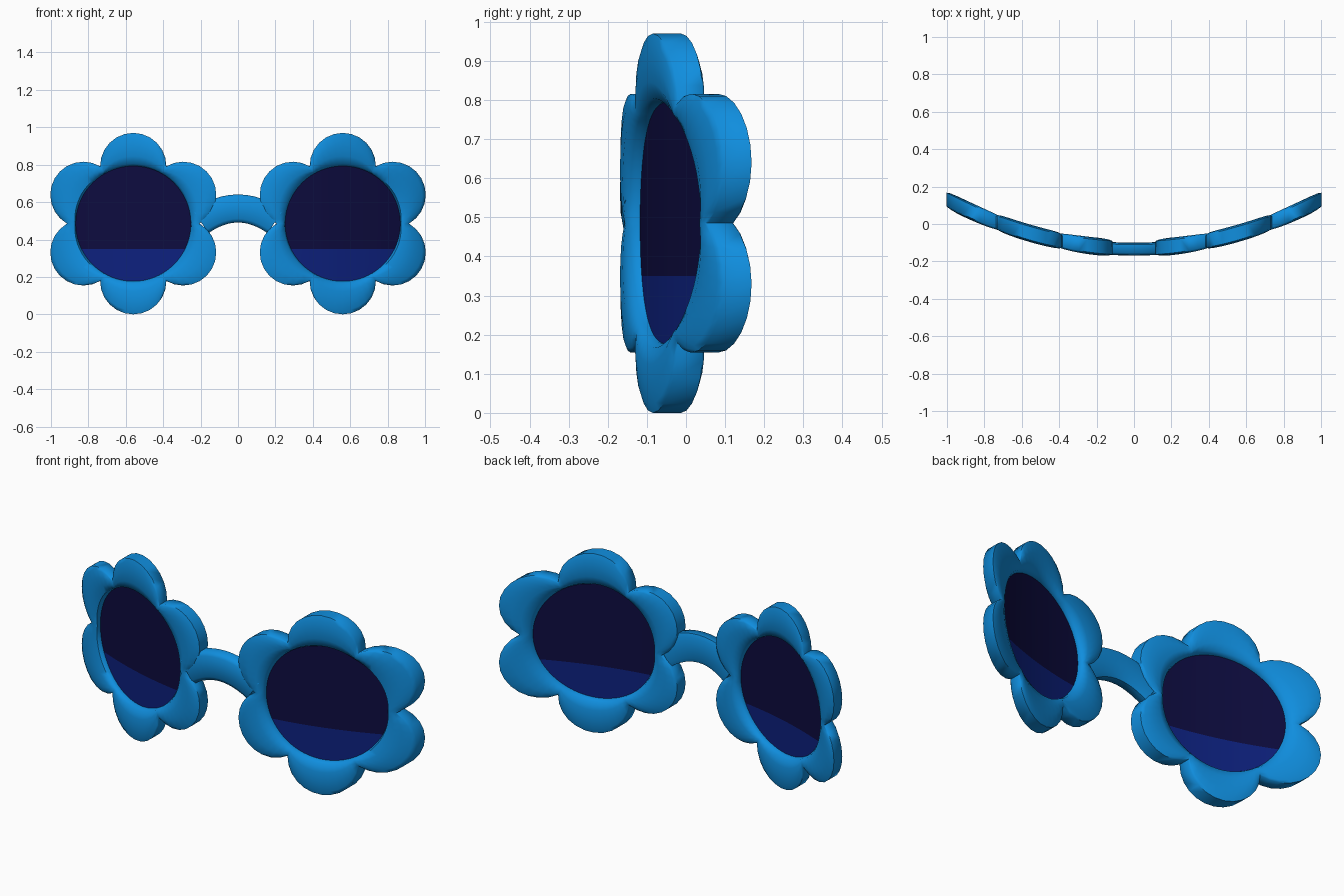
import bpy, bmesh, math

if "Cube" in bpy.data.objects:
    bpy.data.objects.remove(bpy.data.objects["Cube"])

def material(name, rgb):
    m = bpy.data.materials.new(name)
    m.diffuse_color = (*rgb, 1)
    m.use_nodes = True
    m.node_tree.nodes["Principled BSDF"].inputs["Base Color"].default_value = m.diffuse_color
    return m

BLUE = material("bright_blue", (0.005, 0.27, 0.73))
DARK = material("dark_navy", (0.004, 0.0035, 0.05))
TINT = material("deep_blue", (0.004, 0.015, 0.21))

CX, CZ = 0.56, 0.485          # flower centre
D, R, HOLE = 0.308, 0.177, 0.308   # petal offset, petal radius, lens opening

def wrap(x):
    """Depth of the curved face line at x."""
    return -0.13 + 0.26 * x * x

def finish(name, bm, mats, angle=60):
    bmesh.ops.recalc_face_normals(bm, faces=bm.faces)
    me = bpy.data.meshes.new(name)
    bm.to_mesh(me)
    bm.free()
    ob = bpy.data.objects.new(name, me)
    bpy.context.collection.objects.link(ob)
    for m in mats:
        me.materials.append(m)
    bpy.ops.object.select_all(action='DESELECT')
    bpy.context.view_layer.objects.active = ob
    ob.select_set(True)
    bpy.ops.object.shade_smooth_by_angle(angle=math.radians(angle))
    return ob

def skin(bm, rings, closed):
    """Join neighbouring closed sections with quads."""
    n, k = len(rings), len(rings[0])
    for i in range(n if closed else n - 1):
        a, b = rings[i], rings[(i + 1) % n]
        for j in range(k):
            bm.faces.new((a[j], a[(j + 1) % k], b[(j + 1) % k], b[j]))

def flower_outline(seg=12):
    """Points (angle, radius, fullness) around six overlapping petals."""
    notch = D * math.cos(math.pi / 6) + math.sqrt(R * R - (D / 2) ** 2)
    arc = math.atan2(notch * 0.5, notch * math.cos(math.pi / 6) - D)
    pts = []
    for p in range(6):
        for s in range(seg):
            f = 2 * s / seg - 1
            a = arc * f
            u, v = D + R * math.cos(a), R * math.sin(a)
            theta = math.radians(30 + 60 * p) + math.atan2(v, u)
            pts.append((theta, math.hypot(u, v), 1 - 0.16 * abs(f) ** 3))
    return pts

def flower_frame(name, side):
    # (position from opening to petal edge, half thickness)
    front = [(0.0, 0.010), (0.06, 0.032), (0.3, 0.045), (0.6, 0.047), (0.88, 0.043), (1.0, 0.036)]
    section = [(t, -h) for t, h in front] + [(t, h) for t, h in reversed(front)]
    bm = bmesh.new()
    rings = []
    for theta, rad, full in flower_outline():
        ring = []
        for t, h in section:
            r = HOLE + (rad - HOLE) * t
            x = side * (CX + r * math.cos(theta))
            ring.append(bm.verts.new((x, wrap(x) + h * full, CZ + r * math.sin(theta))))
        rings.append(ring)
    skin(bm, rings, True)
    return finish(name, bm, [BLUE])

def lens(name, side):
    bm = bmesh.new()
    bmesh.ops.create_circle(bm, cap_ends=True, segments=64, radius=HOLE + 0.008)
    for v in bm.verts:
        v.co = (side * CX + v.co.x, 0, CZ + v.co.y)
    # cut the tint line, then vertical slices so the lens can bend
    cuts = [((0, 0, 0.35), (0, 0, 1))]
    cuts += [((side * CX + 0.04 * i, 0, 0), (1, 0, 0)) for i in range(-7, 8)]
    for co, no in cuts:
        bmesh.ops.bisect_plane(bm, geom=bm.verts[:] + bm.edges[:] + bm.faces[:],
                               plane_co=co, plane_no=no)
    for f in bm.faces:
        f.material_index = 1 if f.calc_center_median().z < 0.35 else 0
    ext = bmesh.ops.extrude_face_region(bm, geom=bm.faces[:], use_keep_orig=True)
    back = {e for e in ext["geom"] if isinstance(e, bmesh.types.BMVert)}
    for v in bm.verts:
        v.co.y = wrap(v.co.x) + (0.004 if v in back else -0.004)
    return finish(name, bm, [DARK, TINT], 30)

def bridge():
    # rounded flat section swept along a shallow arch
    section = [(-0.022, -0.075), (-0.035, -0.055), (-0.037, 0), (-0.035, 0.055), (-0.022, 0.075),
               (0.022, 0.075), (0.03, 0.055), (0.032, 0), (0.03, -0.055), (0.022, -0.075)]
    bm = bmesh.new()
    rings = []
    for i in range(13):
        x = -0.2 + 0.4 * i / 12
        z = 0.566 - 1.75 * x * x
        slope = math.atan(-3.5 * x)
        rings.append([bm.verts.new((x - w * math.sin(slope), wrap(x) - 0.002 + d,
                                    z + w * math.cos(slope))) for d, w in section])
    skin(bm, rings, False)
    bm.faces.new(rings[0])
    bm.faces.new(rings[-1])
    return finish("nose_bridge", bm, [BLUE])

for label, side in (("left", -1), ("right", 1)):
    flower_frame(label + "_flower_frame", side)
    lens(label + "_lens", side)
bridge()
